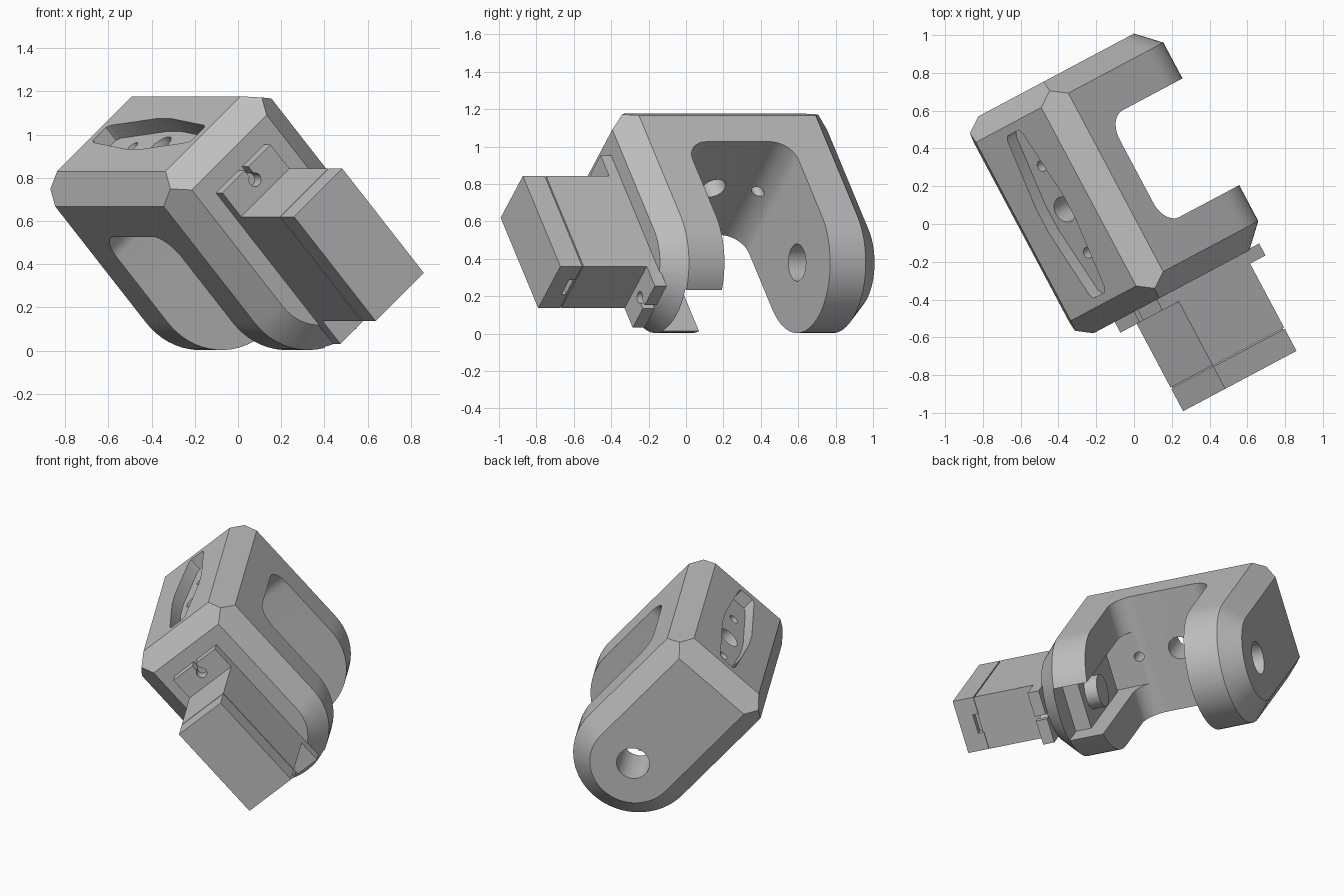
import bpy, bmesh, math
from mathutils import Matrix, Vector

cube = bpy.data.objects.get("Cube")
if cube:
    bpy.data.objects.remove(cube)

# Part frame: local x runs arm to arm, y runs towards the arm tips, z across the width
TURN, TILT = math.radians(28), math.radians(48.5)
side = Vector((math.sin(TURN), -math.cos(TURN), 0))
flat = Vector((math.cos(TURN), math.sin(TURN), 0))
up = Vector((0, 0, 1))
reach = flat * math.cos(TILT) - up * math.sin(TILT)
width = flat * math.sin(TILT) + up * math.cos(TILT)
FRAME = Matrix((side, reach, width)).transposed().to_4x4()

grey = bpy.data.materials.new("plain grey")
grey.use_nodes = True
GREY = (0.52, 0.52, 0.52, 1)
grey.diffuse_color = GREY
grey.node_tree.nodes["Principled BSDF"].inputs["Base Color"].default_value = GREY


def make(name, bm):
    bmesh.ops.recalc_face_normals(bm, faces=bm.faces[:])
    mesh = bpy.data.meshes.new(name)
    bm.to_mesh(mesh)
    bm.free()
    mesh.materials.append(grey)
    obj = bpy.data.objects.new(name, mesh)
    obj.matrix_world = FRAME
    bpy.context.collection.objects.link(obj)
    return obj


def box(name, x, y, z):
    bm = bmesh.new()
    bmesh.ops.create_cube(bm, size=1)
    for v in bm.verts:
        v.co = [r[0] + (c + 0.5) * (r[1] - r[0]) for c, r in zip(v.co, (x, y, z))]
    return make(name, bm)


def prism(name, points, offset):
    bm = bmesh.new()
    face = bm.faces.new([bm.verts.new(p) for p in points])
    new = bmesh.ops.extrude_face_region(bm, geom=[face])["geom"]
    bmesh.ops.translate(bm, vec=offset, verts=[g for g in new if isinstance(g, bmesh.types.BMVert)])
    return make(name, bm)


def rod(name, radius, start, offset, sides=40):
    start, offset = Vector(start), Vector(offset)
    u = offset.orthogonal().normalized()
    v = offset.normalized().cross(u)
    ring = [start + radius * (u * math.cos(t) + v * math.sin(t))
            for t in (math.tau * i / sides for i in range(sides))]
    return prism(name, ring, offset)


def cut(obj, cutters):
    for c in cutters:
        mod = obj.modifiers.new("cut", "BOOLEAN")
        mod.operation, mod.solver, mod.object = "DIFFERENCE", "EXACT", c
    bpy.context.view_layer.update()
    done = bpy.data.meshes.new_from_object(obj.evaluated_get(bpy.context.evaluated_depsgraph_get()))
    obj.modifiers.clear()
    obj.data = done
    for c in cutters:
        bpy.data.objects.remove(c)


MID_X, MID_Z = -0.24, 0.41
HALF_X, HALF_Z = 0.65, 0.377
BACK, AXIS, CH = -0.977, -0.144, 0.115


def tip(radius, x):
    return [(x, AXIS + radius * math.cos(t), MID_Z + radius * math.sin(t))
            for t in (math.pi * (i / 32 - 0.5) for i in range(33))]


# Chamfered outer block with rounded tips
pts = []
for s in (-1, 1):
    end, wall = MID_X + s * HALF_X, MID_X + s * (HALF_X - CH)
    pts += tip(HALF_Z - CH, end) + tip(HALF_Z, wall)
    for k in (-1, 1):
        def zz(inset):
            return MID_Z + k * (HALF_Z - inset)
        pts += [(end, BACK + CH, zz(CH)), (wall, BACK, zz(CH)), (wall, BACK + CH, zz(0)),
                (MID_X + s * (HALF_X - CH / 2), BACK + CH / 2, zz(CH / 2))]
bm = bmesh.new()
for p in pts:
    bm.verts.new(p)
bmesh.ops.convex_hull(bm, input=bm.verts[:])
bmesh.ops.dissolve_limit(bm, angle_limit=0.01, verts=bm.verts[:], edges=bm.edges[:])
bracket = make("fork_bracket", bm)

# Gap between the arms, with filleted inner corners
GAP, FLOOR, FIL = 0.32, -0.674, 0.13
profile = [(MID_X + GAP, 0.6, -0.2)]
for s in (1, -1):
    arc = [(MID_X + s * (GAP - FIL + FIL * math.cos(t)), FLOOR + FIL - FIL * math.sin(t), -0.2)
           for t in (math.pi / 2 * i / 12 for i in range(13))]
    profile += arc if s == 1 else arc[::-1]
profile.append((MID_X - GAP, 0.6, -0.2))
gap = prism("gap", profile, (0, 0, 1.3))

# Tapered recess in the back, widest in the middle
outline = [(0.486, 0.045), (0.46, 0.06), (0.07, 0.107), (-0.07, 0.107), (-0.46, 0.06), (-0.486, 0.045)]
ring = outline + [(-x, -z) for x, z in outline]
recess = prism("recess", [(MID_X + x, BACK - 0.1, MID_Z + z) for x, z in ring], (0, 0.18, 0))

# Screw holes, pivot hole and drive pocket
holes = [rod("hole", r, (MID_X + x, -1.1, MID_Z), (0, 0.6, 0))
         for x, r in ((0, 0.07), (-0.26, 0.03), (0.26, 0.03))]
pivot = rod("pivot", 0.1, (-1, AXIS, MID_Z), (0.6, 0, 0))
pocket = box("pocket", (-0.02, 0.3), (-0.66, 0.35), (0.232, 0.573))
cut(bracket, [gap, recess, pivot, pocket] + holes)

# Drive unit: case, seam, cap and shaft
DZ = (0.234, 0.571)
DY = (-0.62, 0.025)
MID_D = sum(DZ) / 2
case = box("drive_case", (0.2, 0.856), DY, DZ)
seam = box("drive_seam", (0.85, 0.87), (DY[0] + 0.006, DY[1] - 0.006), (DZ[0] + 0.006, DZ[1] - 0.006))
cap = box("drive_cap", (0.864, 0.997), DY, DZ)
cut(cap, [box("cable_slot", (0.85, 0.9), (-0.02, 0.1), (MID_D - 0.06, MID_D + 0.06))])
shaft = rod("drive_shaft", 0.1, (0.12, AXIS, MID_D), (0.1, 0, 0))

# Mounting flange with an open slotted hole at each end
flange = box("mounting_flange", (0.402, 0.474), (-0.768, 0.165), DZ)
slots = []
for hole_y, end_y in ((-0.7, -0.9), (0.097, 0.3)):
    slots.append(rod("hole", 0.032, (0.3, hole_y, MID_D), (0.3, 0, 0), 24))
    slots.append(box("slit", (0.3, 0.6), sorted((hole_y, end_y)), (MID_D - 0.014, MID_D + 0.014)))
cut(flange, slots)

# Smooth the rounds, keep the chamfers sharp
parts = [bracket, case, seam, cap, shaft, flange]
for obj in bpy.context.selected_objects:
    obj.select_set(False)
for obj in parts:
    obj.select_set(True)
bpy.context.view_layer.objects.active = bracket
bpy.ops.object.shade_smooth_by_angle(angle=math.radians(25))
